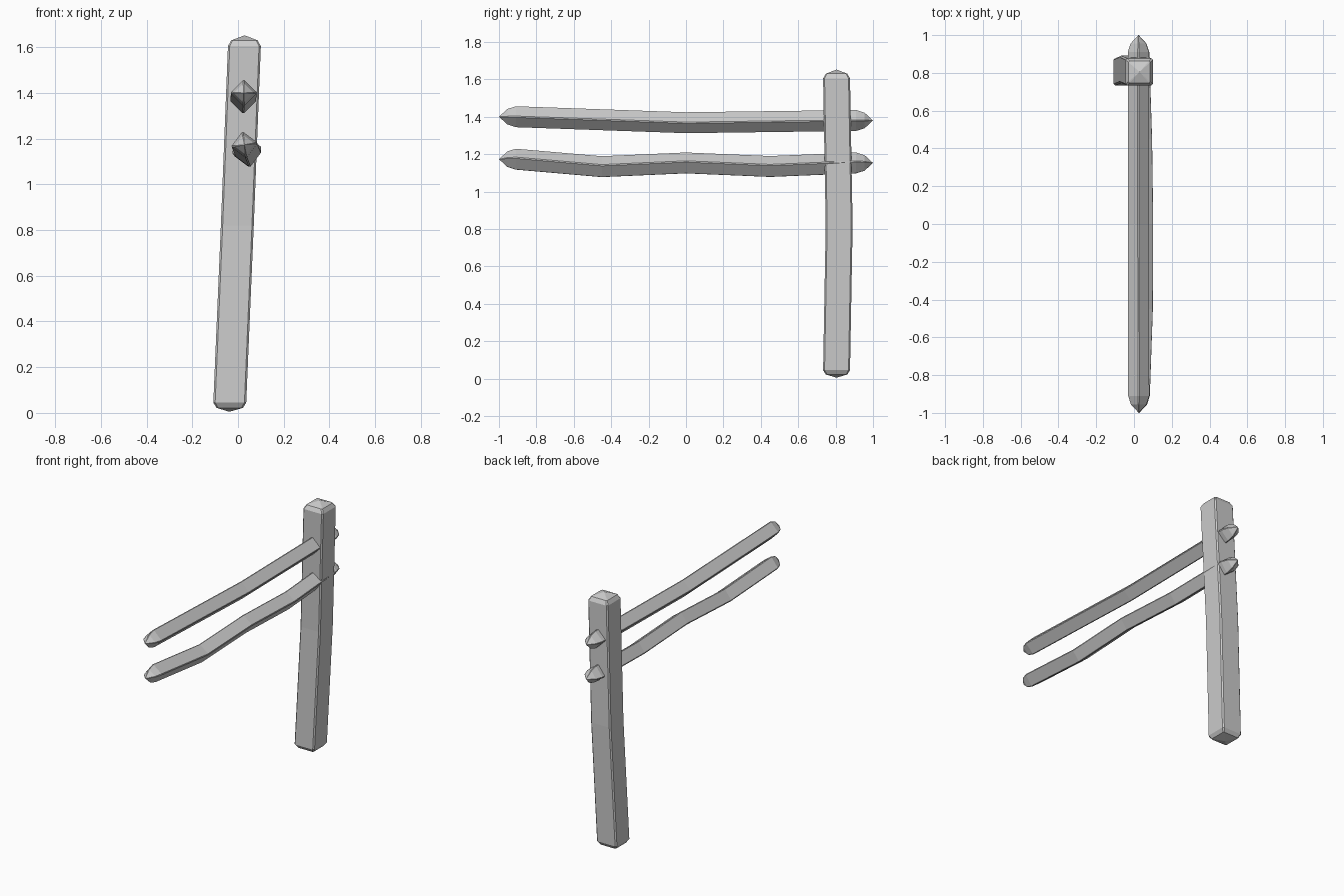
import bpy, bmesh, math
from mathutils import Vector

if "Cube" in bpy.data.objects:
    bpy.data.objects.remove(bpy.data.objects["Cube"])


def section(half, bevel, turn):
    """Square outline with narrow chamfered corners, turned by an angle."""
    pts = []
    a = half - bevel
    for u, v in ((half, -a), (half, a), (a, half), (-a, half),
                 (-half, a), (-half, -a), (-a, -half), (a, -half)):
        pts.append((u * math.cos(turn) - v * math.sin(turn),
                    u * math.sin(turn) + v * math.cos(turn)))
    return pts


def beam(name, outline, stations, tips, axes):
    """Loft an outline through (centre, scale) stations, closed by pointed ends."""
    ax, ay = Vector(axes[0]), Vector(axes[1])
    bm = bmesh.new()
    rings = [[bm.verts.new(Vector(c) + ax * u * s + ay * v * s) for u, v in outline]
             for c, s in stations]
    n = len(outline)
    for r0, r1 in zip(rings, rings[1:]):
        for i in range(n):
            j = (i + 1) % n
            bm.faces.new((r0[i], r0[j], r1[j], r1[i]))
    for ring, tip in ((rings[0], tips[0]), (rings[-1], tips[1])):
        p = bm.verts.new(tip)
        for i in range(n):
            bm.faces.new((ring[i], ring[(i + 1) % n], p))
    bmesh.ops.recalc_face_normals(bm, faces=bm.faces)
    mesh = bpy.data.meshes.new(name)
    bm.to_mesh(mesh)
    bm.free()
    obj = bpy.data.objects.new(name, mesh)
    bpy.context.collection.objects.link(obj)
    return obj


# Leaning post with low pointed ends
beam("post", section(0.072, 0.008, 0.0),
     [((-0.036, 0.805, 0.022), 0.80), ((-0.036, 0.805, 0.045), 1.0),
      ((-0.003, 0.819, 0.82), 1.0),
      ((0.028, 0.805, 1.605), 1.0), ((0.028, 0.805, 1.630), 0.80)],
     [(-0.038, 0.805, 0.005), (0.029, 0.805, 1.652)], ((1, 0, 0), (0, 1, 0)))


def rail(name, path, turn, half):
    """Crooked rail on edge, its ends tapering to a point."""
    (x0, y0, z0), (x1, y1, z1) = path[0], path[-1]
    stations = [((x0, -0.955, z0), 0.74)] + [(p, 1.0) for p in path]
    stations.append(((x1, 0.955, z1), 0.74))
    beam(name, section(half, 0.005, math.radians(turn)), stations,
         [(x0, -1.0, z0), (x1, 1.0, z1)], ((1, 0, 0), (0, 0, 1)))


# Two rails passing through the post
rail("upper_rail", [(0.025, -0.91, 1.400), (0.023, 0, 1.368), (0.023, 0.91, 1.380)],
     45, 0.042)
rail("lower_rail", [(0.028, -0.91, 1.173), (0.044, -0.45, 1.133), (0.046, 0, 1.153),
                    (0.040, 0.45, 1.134), (0.025, 0.91, 1.153)], 53, 0.042)
